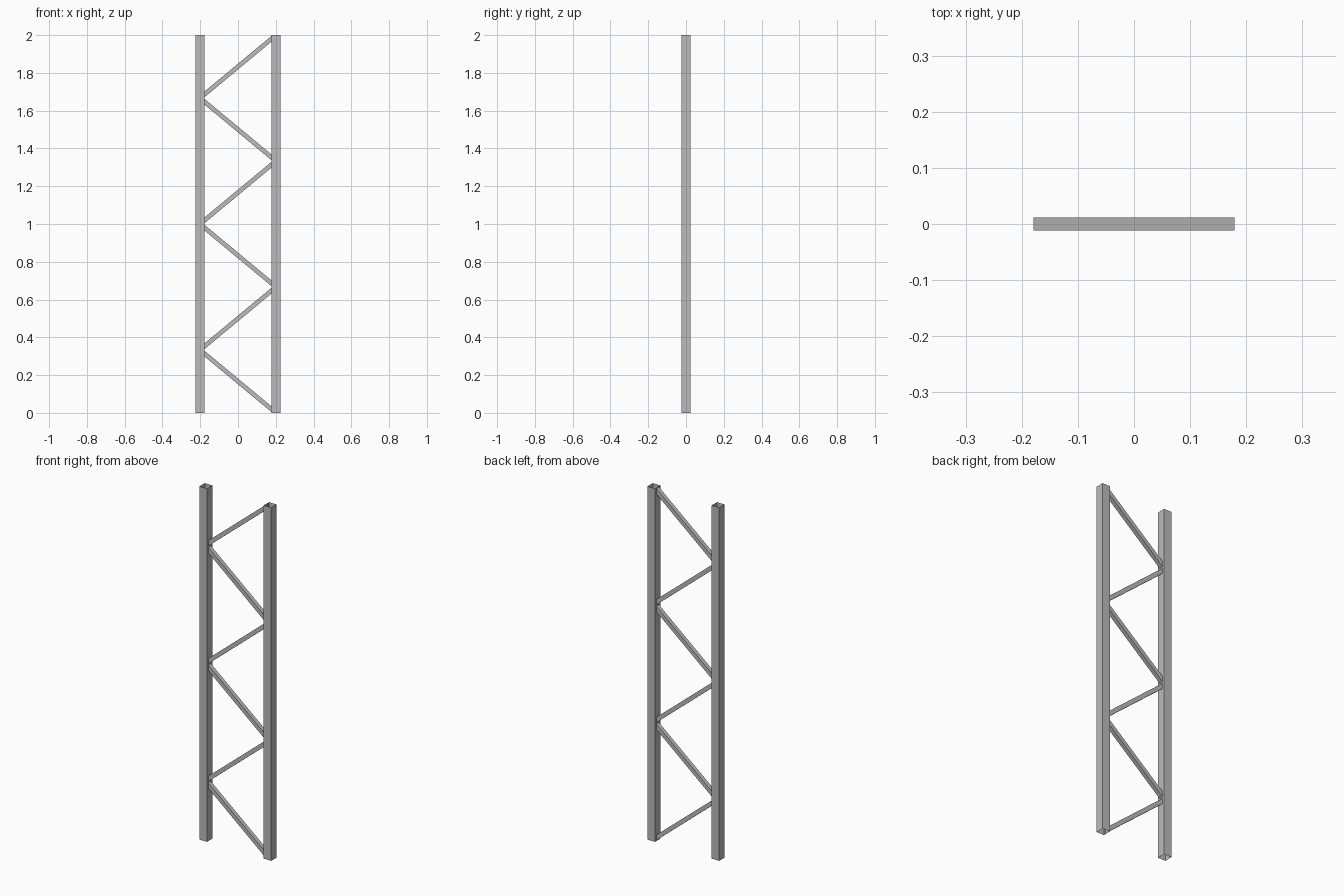
import bpy
import bmesh

HEIGHT = 2.0
POST_X, POST_HALF = 0.201, 0.0238
BRACE_END, BRACE_HALF = 0.179, 0.0118
BAYS = 6

cube = bpy.data.objects.get("Cube")
if cube:
    bpy.data.objects.remove(cube, do_unlink=True)

steel = bpy.data.materials.new("grey_steel")
steel.use_nodes = True
colour = (0.5, 0.5, 0.5, 1)
steel.diffuse_color = colour
steel.node_tree.nodes["Principled BSDF"].inputs["Base Color"].default_value = colour


def open_tube(name, start_ring, end_ring):
    """Thin-walled square tube, open at both ends."""
    bm = bmesh.new()
    a = [bm.verts.new(p) for p in start_ring]
    b = [bm.verts.new(p) for p in end_ring]
    for i in range(4):
        j = (i + 1) % 4
        bm.faces.new((a[i], a[j], b[j], b[i]))
    mesh = bpy.data.meshes.new(name)
    bm.to_mesh(mesh)
    bm.free()
    mesh.materials.append(steel)
    bpy.context.collection.objects.link(bpy.data.objects.new(name, mesh))


CORNERS = [(-1, -1), (1, -1), (1, 1), (-1, 1)]

# Upright posts
for side, label in ((1, "left"), (-1, "right")):
    rings = [[(side * POST_X + sx * POST_HALF, sy * POST_HALF, z) for sx, sy in CORNERS]
             for z in (0, HEIGHT)]
    open_tube(label + "_post", *rings)

# Zigzag braces, cut vertically where they meet the posts
bay = HEIGHT / BAYS
slope = bay / (2 * POST_X)
rise = BRACE_HALF * (1 + slope ** 2) ** 0.5
for n in range(BAYS):
    lean = -1 if n % 2 == 0 else 1
    middle = (n + 0.5) * bay
    rings = [[(x, sy * BRACE_HALF, middle + lean * slope * x + sz * rise)
              for sy, sz in reversed(CORNERS)]
             for x in (-BRACE_END, BRACE_END)]
    rings = [ring[::-1] for ring in rings]
    open_tube("brace_%d" % (n + 1), *rings)
